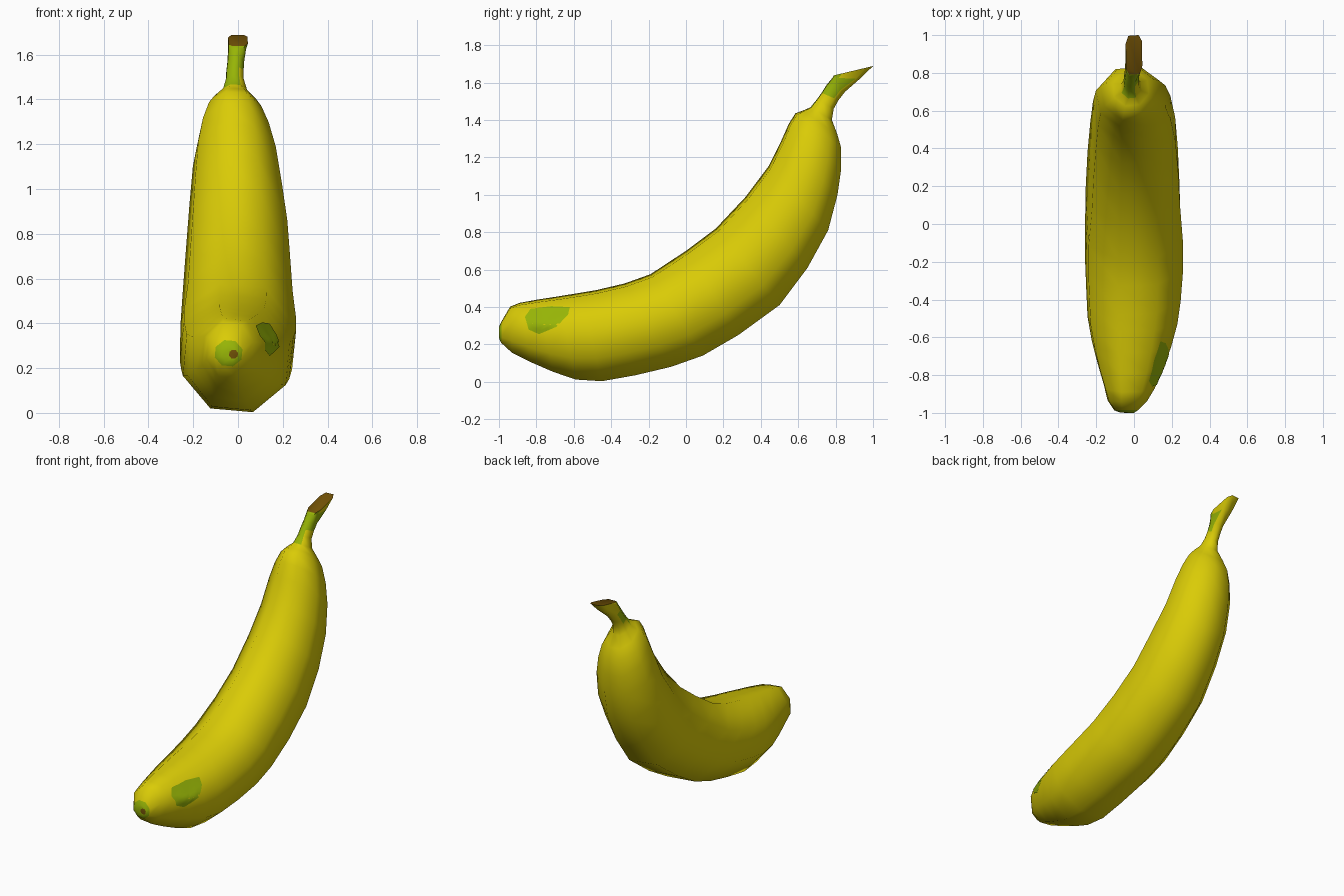
import bpy, bmesh, math
from mathutils import Vector
from mathutils.bvhtree import BVHTree

if "Cube" in bpy.data.objects:
    bpy.data.objects.remove(bpy.data.objects["Cube"])


def material(name, rgb):
    m = bpy.data.materials.new(name)
    m.diffuse_color = (*rgb, 1)
    m.use_nodes = True
    m.node_tree.nodes["Principled BSDF"].inputs["Base Color"].default_value = m.diffuse_color
    return m


yellow = material("ripe yellow", (0.70, 0.60, 0.002))
green = material("unripe green", (0.31, 0.46, 0.002))
brown = material("dry brown", (0.17, 0.085, 0.002))


def finish(name, bm, mats):
    mesh = bpy.data.meshes.new(name)
    bm.to_mesh(mesh)
    ob = bpy.data.objects.new(name, mesh)
    bpy.context.collection.objects.link(ob)
    for m in mats:
        mesh.materials.append(m)
    bpy.ops.object.select_all(action='DESELECT')
    ob.select_set(True)
    bpy.context.view_layer.objects.active = ob
    bpy.ops.object.shade_smooth_by_angle(angle=math.radians(65))
    return ob


# Sections from blossom tip to stem: inner (y, z), outer (y, z), centre x, half width
SECTIONS = [
    (-1.0, .282, -1.0, .242, -.02, .02),
    (-.998, .298, -.998, .228, -.035, .038),
    (-.985, .325, -.988, .208, -.042, .062),
    (-.94, .402, -.93, .155, -.035, .105),
    (-.89, .422, -.83, .105, -.025, .135),
    (-.79, .44, -.71, .053, -.018, .175),
    (-.68, .457, -.59, .012, -.013, .21),
    (-.57, .475, -.45, .003, -.008, .238),
    (-.48, .49, -.27, .035, -.003, .25),
    (-.33, .525, -.08, .08, 0, .26),
    (-.19, .575, .09, .14, 0, .259),
    (0, .70, .28, .25, 0, .25),
    (.16, .82, .50, .41, 0, .24),
    (.32, .99, .65, .61, 0, .226),
    (.44, 1.15, .76, .81, -.006, .206),
    (.51, 1.29, .81, 1.0, -.012, .185),
    (.55, 1.38, .83, 1.14, -.016, .157),
    (.585, 1.435, .83, 1.25, -.018, .125),
    (.625, 1.45, .81, 1.32, -.017, .095),
    (.665, 1.467, .78, 1.40, -.015, .055),
    (.70, 1.51, .79, 1.46, -.015, .04),
    (.725, 1.545, .815, 1.505, -.014, .039),
    (.75, 1.585, .85, 1.55, -.01, .038),
    (.783, 1.625, .93, 1.62, -.004, .04),
    (.79, 1.638, 1.0, 1.688, 0, .044),
]
SIDES = 8
ROLL = 0.09
FIT = math.cos(math.pi / SIDES - ROLL)


def squared(v, e):
    return math.copysign(abs(v) ** e, v)


# Fruit body and stem: eight-sided loft, slightly rolled, wider on the outer curve
bm = bmesh.new()
rings = []
for i, (yi, zi, yo, zo, cx, w) in enumerate(SECTIONS):
    ring = []
    e = 0.5 if i >= len(SECTIONS) - 2 else 1
    for k in range(SIDES):
        a = math.pi / SIDES + k * math.tau / SIDES - ROLL
        c, s = squared(math.cos(a) / FIT, e), squared(math.sin(a) / FIT, e)
        wide = 1 - 0.08 * s if 10 < i < 18 else 1
        ring.append(bm.verts.new((cx + w * wide * c,
                                  (yi + yo) / 2 + (yi - yo) / 2 * s,
                                  (zi + zo) / 2 + (zi - zo) / 2 * s)))
    rings.append(ring)

# Green on the tip rows and on the inner faces of the stem rows
last = len(rings) - 2
green_sides = {0: range(SIDES), 1: range(SIDES),
               last - 4: (1, 2), last - 3: (1, 2, 3), last - 2: (0, 1, 2, 3, 7),
               last - 1: (0, 1, 2, 7), last: (0, 1, 2)}
for r in range(len(rings) - 1):
    for k in range(SIDES):
        n = (k + 1) % SIDES
        f = bm.faces.new((rings[r][k], rings[r][n], rings[r + 1][n], rings[r + 1][k]))
        f.material_index = int(k in green_sides.get(r, ()))
# Brown blossom end and cut stem end
for ring in (rings[0], rings[-1]):
    bm.faces.new(ring).material_index = 2
bmesh.ops.recalc_face_normals(bm, faces=bm.faces)
tree = BVHTree.FromBMesh(bm)
finish("banana_body", bm, (yellow, green, brown))
bm.free()

# Green blotch on the right side: thin patch laid onto the skin
OUTLINE = [(-.86, .345), (-.83, .388), (-.72, .402), (-.62, .397), (-.63, .355),
           (-.69, .295), (-.785, .255), (-.84, .28)]
CENTRE = (-.745, .335)


def on_skin(y, z):
    hit, normal, _, _ = tree.ray_cast(Vector((1, y, z)), Vector((-1, 0, 0)))
    return hit + normal * 0.004


bm = bmesh.new()
points = []
for i, (y, z) in enumerate(OUTLINE):
    y2, z2 = OUTLINE[(i + 1) % len(OUTLINE)]
    points += [(y, z), ((y + y2) / 2, (z + z2) / 2)]
hub = bm.verts.new(on_skin(*CENTRE))
loops = []
for t in (.25, .5, .75, 1):
    loops.append([bm.verts.new(on_skin(CENTRE[0] + (y - CENTRE[0]) * t,
                                       CENTRE[1] + (z - CENTRE[1]) * t)) for y, z in points])
N = len(points)
for i in range(N):
    j = (i + 1) % N
    bm.faces.new((hub, loops[0][j], loops[0][i]))
    for a, b in zip(loops, loops[1:]):
        bm.faces.new((a[i], a[j], b[j], b[i]))
bmesh.ops.recalc_face_normals(bm, faces=bm.faces)
if sum(f.normal.x for f in bm.faces) < 0:
    bmesh.ops.reverse_faces(bm, faces=bm.faces)
finish("green_blotch", bm, (green,))
bm.free()
